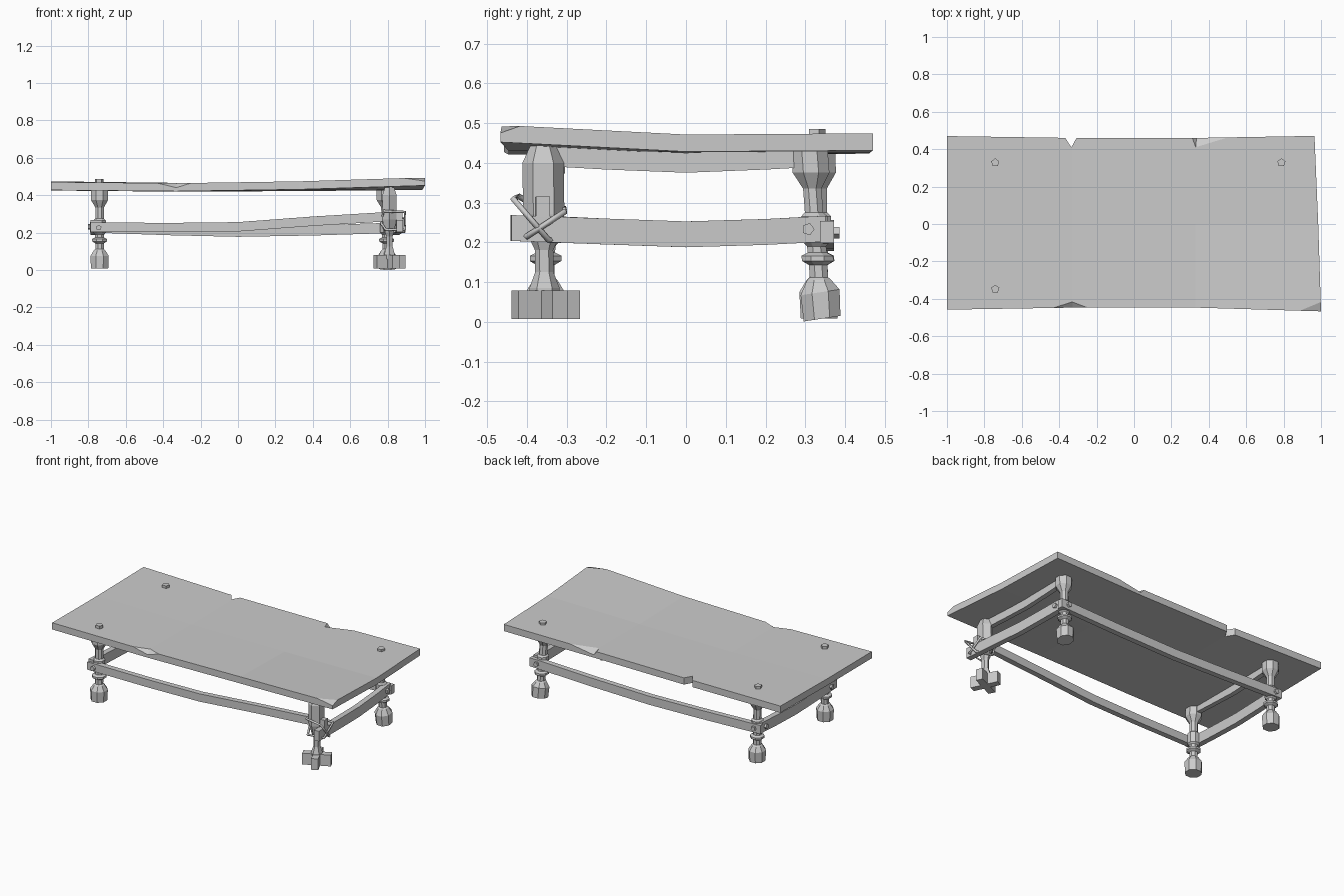
import bpy, bmesh, math
from mathutils import Vector, Matrix

if "Cube" in bpy.data.objects:
    bpy.data.objects.remove(bpy.data.objects["Cube"])


def make(name, bm):
    bmesh.ops.recalc_face_normals(bm, faces=bm.faces)
    me = bpy.data.meshes.new(name)
    bm.to_mesh(me)
    bm.free()
    ob = bpy.data.objects.new(name, me)
    bpy.context.collection.objects.link(ob)
    return ob


def skin(bm, rings):
    """Join equal-length rings of points into a capped tube."""
    vs = [[bm.verts.new(p) for p in r] for r in rings]
    n = len(vs[0])
    for a, b in zip(vs, vs[1:]):
        for i in range(n):
            bm.faces.new((a[i], a[(i + 1) % n], b[(i + 1) % n], b[i]))
    bm.faces.new(vs[0])
    bm.faces.new(vs[-1])


def lathe(name, profile, base, top, n=8, sx=1.0, turn=0.0):
    """Turned part whose axis runs from base to top (xy), profile = (radius, z)."""
    bm = bmesh.new()
    h = profile[-1][1]
    rings = []
    for r, z in profile:
        c = Vector(base).lerp(Vector(top), z / h)
        rings.append([(c.x + sx * r * math.cos(turn + math.tau * i / n),
                       c.y + r * math.sin(turn + math.tau * i / n), z) for i in range(n)])
    skin(bm, rings)
    return make(name, bm)


def beam(name, pts, t, h):
    """Sagging board: rectangular section along a path of centre points."""
    bm = bmesh.new()
    d = Vector(pts[-1]) - Vector(pts[0])
    s = Vector((-d.y, d.x, 0)).normalized() * t / 2
    u = Vector((0, 0, h / 2))
    skin(bm, [[Vector(p) + s + u, Vector(p) - s + u, Vector(p) - s - u, Vector(p) + s - u]
              for p in pts])
    return make(name, bm)


def bolt(name, centre, axis, r, length):
    bm = bmesh.new()
    rot = Vector((0, 0, 1)).rotation_difference(Vector(axis)).to_matrix().to_4x4()
    bmesh.ops.create_cone(bm, cap_ends=True, segments=5, radius1=r, radius2=r, depth=length,
                          matrix=Matrix.Translation(centre) @ rot)
    return make(name, bm)


def cut(target, points):
    bm = bmesh.new()
    for p in points:
        bm.verts.new(p)
    bmesh.ops.convex_hull(bm, input=bm.verts)
    c = make("cutter", bm)
    c.hide_render = True
    m = target.modifiers.new("cut", 'BOOLEAN')
    m.object = c
    m.operation = 'DIFFERENCE'
    m.solver = 'EXACT'
    bpy.context.view_layer.objects.active = target
    bpy.ops.object.modifier_apply(modifier=m.name)
    bpy.data.objects.remove(c)


def chip(target, apex, a, b, low):
    """Pyramid splinter knocked off an upper edge."""
    o = Vector(apex)
    pts = [o + (Vector(p) - o) * 1.4 for p in (a, b, low)]
    up = Vector((0, 0, 0.03))
    cut(target, pts + [o] + [p + up for p in pts[:2] + [o]])


# Warped table top: rows of (x, y, top z) from front to back, 0.043 thick
rows = [
    [(-1, -.458, .470), (-.33, -.447, .464), (.33, -.447, .474), (1, -.467, .495)],
    [(-1, 0, .468), (-.33, 0, .462), (.33, 0, .465), (.985, 0, .471)],
    [(-1, .470, .474), (-.33, .460, .466), (.33, .460, .468), (.965, .471, .474)],
]
bm = bmesh.new()
tv = [[bm.verts.new(p) for p in r] for r in rows]
for j in range(2):
    for i in range(3):
        bm.faces.new((tv[j][i], tv[j][i + 1], tv[j + 1][i + 1], tv[j + 1][i]))
ext = bmesh.ops.extrude_face_region(bm, geom=bm.faces[:], use_keep_orig=True)
for v in ext["geom"]:
    if isinstance(v, bmesh.types.BMVert):
        v.co.z -= .043
top = make("table_top", bm)

# Notch and chipped edges
cut(top, [(x, y, z) for x, y in ((-.335, .41), (-.40, .51), (-.28, .51)) for z in (.38, .55)])
chip(top, (-.33, -.415, .465), (-.44, -.45, .466), (-.24, -.45, .466), (-.33, -.45, .438))
chip(top, (.33, .41, .468), (.31, .465, .468), (.51, .465, .470), (.335, .465, .440))
chip(top, (1.0, -.415, .493), (.88, -.465, .492), (1.01, -.43, .493), (1.0, -.470, .474))

# Three turned legs, one leaning
profile = [(.050, .008), (.053, .075), (.033, .105), (.025, .112), (.025, .143), (.043, .153),
           (.043, .166), (.026, .174), (.026, .19), (.036, .20), (.036, .265), (.025, .275),
           (.025, .335), (.050, .375), (.050, .435)]
legs = {"front_left_leg": ((-.74, -.355), (-.74, -.35)),
        "back_left_leg": ((-.74, .335), (-.74, .33)),
        "back_right_leg": ((.80, .343), (.785, .310))}
for name, (b, t) in legs.items():
    leg = lathe(name, profile, b, t, 8, 1, math.pi / 8)
    if name == "back_right_leg":
        for v in leg.data.vertices:
            if v.co.z < .1:
                v.co.z += (v.co.y - .343) * .15

# Bolts through the top
for i, (x, y) in enumerate(((-.742, -.348), (-.742, .328), (.788, .328))):
    bolt(f"top_bolt_{i}", (x, y, .458), (0, 0, 1), .023, .055)

# Makeshift leg: pointed post on a crossed foot
post = [(.038, .06), (.038, .085), (.023, .125), (.023, .18), (.032, .20), (.052, .27),
        (.052, .40), (.024, .46)]
lathe("makeshift_post", post, (.81, -.355), (.81, -.36), 6, .85, math.pi / 6)
for i in range(2):
    a = math.radians(25 + 90 * i)
    d = Vector((math.cos(a), math.sin(a), 0)) * .085
    c = Vector((.81, -.353, .043))
    beam(f"makeshift_foot_{i}", [c - d, c + d], .042, .072)

# Sagging stretchers
beam("front_stretcher", [(-.79, -.385, .229), (-.35, -.38, .227), (0, -.375, .231),
                         (.40, -.37, .261), (.88, -.36, .290)], .035, .05)
beam("back_stretcher", [(-.79, .355, .228), (-.35, .355, .213), (0, .355, .205),
                        (.40, .355, .212), (.85, .355, .226)], .035, .055)
for name, xa, xb, y0 in (("right_stretcher", .865, .822, -.44), ("left_stretcher", -.772, -.772, -.39)):
    ys = (y0, -.2, 0, .2, .35)
    zs = (.236, .227, .220, .226, .234)
    beam(name, [(xa + (xb - xa) * i / 4, y, z) for i, (y, z) in enumerate(zip(ys, zs))], .035, .065)

# Aprons under the ends
for name, x in (("left_apron", -.74), ("right_apron", .795)):
    beam(name, [(x, y, z) for y, z in ((-.34, .416), (-.2, .408), (0, .400), (.2, .408), (.31, .414))],
         .03, .05)

# Stretcher bolts
for s in ((-.745, -.405, .226, 0, -1), (-.745, .374, .226, 0, 1), (.80, .374, .226, 0, 1),
          (.842, .307, .233, 1, 0), (-.79, -.345, .232, -1, 0), (-.79, .32, .232, -1, 0)):
    bolt("stretcher_bolt", s[:3], (s[3], s[4], 0), .016, .025)

# Rope lashing crossed around the makeshift joint
loops = [[(.892, -.435, .310), (.89, -.345, .205), (.79, -.315, .205), (.765, -.33, .26), (.78, -.42, .315)],
         [(.892, -.40, .215), (.89, -.305, .277), (.78, -.305, .285), (.765, -.36, .25), (.79, -.42, .215)]]
for i, pts in enumerate(loops):
    cu = bpy.data.curves.new("rope", 'CURVE')
    cu.dimensions = '3D'
    cu.bevel_depth = .008
    cu.bevel_resolution = 0
    sp = cu.splines.new('POLY')
    sp.points.add(len(pts) - 1)
    for q, p in zip(sp.points, pts):
        q.co = (*p, 1)
    sp.use_cyclic_u = True
    ob = bpy.data.objects.new(f"rope_lashing_{i}", cu)
    bpy.context.collection.objects.link(ob)
